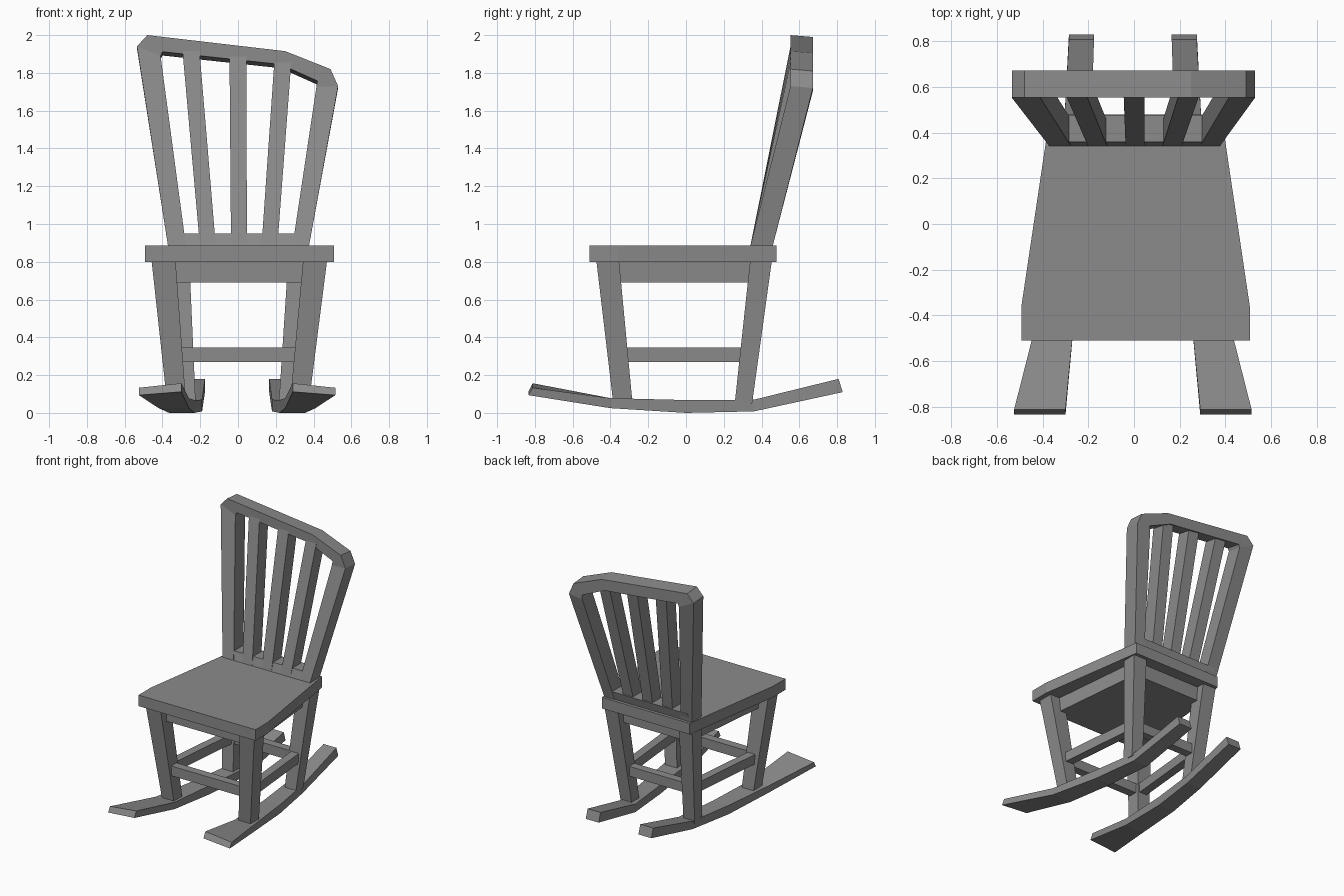
import bpy, bmesh

cube = bpy.data.objects.get("Cube")
if cube:
    bpy.data.objects.remove(cube, do_unlink=True)

grey = bpy.data.materials.new("plain_grey")
grey.use_nodes = True
tone = (0.26, 0.26, 0.26, 1)
grey.diffuse_color = tone
grey.node_tree.nodes["Principled BSDF"].inputs["Base Color"].default_value = tone


def loft(name, rings):
    """Skin a row of equal-sized rings and cap both ends."""
    bm = bmesh.new()
    loops = [[bm.verts.new(p) for p in ring] for ring in rings]
    n = len(loops[0])
    for a, b in zip(loops, loops[1:]):
        for i in range(n):
            j = (i + 1) % n
            bm.faces.new((a[i], a[j], b[j], b[i]))
    bm.faces.new(loops[0])
    bm.faces.new(loops[-1])
    bmesh.ops.recalc_face_normals(bm, faces=bm.faces)
    mesh = bpy.data.meshes.new(name)
    bm.to_mesh(mesh)
    bm.free()
    mesh.materials.append(grey)
    obj = bpy.data.objects.new(name, mesh)
    bpy.context.collection.objects.link(obj)
    return obj


def rect(x0, x1, y0, y1, z):
    return [(x0, y0, z), (x1, y0, z), (x1, y1, z), (x0, y1, z)]


def bar(name, a, b, half, z0, z1):
    """Level bar between two plan points."""
    dx, dy = b[0] - a[0], b[1] - a[1]
    k = half / (dx * dx + dy * dy) ** 0.5
    nx, ny = -dy * k, dx * k
    ring = [(a[0] + nx, a[1] + ny), (b[0] + nx, b[1] + ny),
            (b[0] - nx, b[1] - ny), (a[0] - nx, a[1] - ny)]
    loft(name, [[(x, y, z) for x, y in ring] for z in (z0, z1)])


# Seat board and the block beneath it
half_plan = [(0.5, -0.51), (0.5, -0.36), (0.375, 0.48)]
plan = half_plan + [(-x, y) for x, y in reversed(half_plan)]
loft("seat", [[(x + 0.007, y, z) for x, y in plan] for z in (0.80, 0.885)])
apron = [(0.39, -0.41), (0.31, 0.39), (-0.31, 0.39), (-0.39, -0.41)]
loft("seat_apron", [[(x + 0.005, y, z) for x, y in apron] for z in (0.69, 0.81)])

# Legs and rockers on both sides
rocker_path = [  # inner x, outer x, y, lower z, upper z
    (0.295, 0.52, -0.82, 0.10, 0.145),
    (0.255, 0.415, -0.40, 0.025, 0.078),
    (0.225, 0.36, 0.0, 0.0, 0.068),
    (0.185, 0.305, 0.36, 0.008, 0.07),
    (0.17, 0.28, 0.815, 0.11, 0.18)]
for side, s in (("left", 1), ("right", -1)):
    def leg(name, top, bottom):
        rings = []
        for x0, x1, y0, y1, z, shift in (top, bottom):
            rings.append(rect(s * x0 + shift, s * x1 + shift, y0, y1, z))
        loft(name, rings)
    leg(side + "_front_leg", (0.338, 0.465, -0.475, -0.355, 0.81, 0.007),
        (0.275, 0.375, -0.385, -0.283, 0.05, 0))
    leg(side + "_rear_leg", (0.262, 0.375, 0.34, 0.455, 0.81, 0.004),
        (0.22, 0.315, 0.258, 0.35, 0.05, -0.004))
    rings = []
    for i, (xi, xo, y, z0, z1) in enumerate(rocker_path):
        drop = 0.012 if i == 0 else 0
        tip = -0.015 if i == 0 else (0.015 if i == 4 else 0)
        xi, xo = s * xi - 0.005, s * xo - 0.005
        rings.append([(xi, y + tip, z0 + drop), (xo, y + tip, z0 - drop / 2),
                      (xo, y - tip / 2, z1 - drop), (xi, y - tip / 2, z1 + drop)])
    loft(side + "_rocker", rings)
    bar(side + "_stretcher", (s * 0.345, -0.36), (s * 0.28, 0.33), 0.032, 0.27, 0.345)

# Cross stretchers
bar("front_stretcher", (-0.345, -0.36), (0.345, -0.36), 0.032, 0.27, 0.345)
bar("rear_stretcher", (-0.28, 0.325), (0.28, 0.325), 0.032, 0.27, 0.345)

# Lower rail of the back
loft("back_lower_rail", [rect(-0.35, 0.355, 0.34, 0.455, 0.88),
                         rect(-0.345, 0.35, 0.36, 0.475, 0.95)])

# Crooked top rail: outer and inner outline pairs
front, rear = 0.553, 0.672
rail = [((-0.535, 1.94), (-0.41, 1.89)),
        ((-0.48, 2.0), (-0.40, 1.912)),
        ((0.25, 1.915), (0.225, 1.845)),
        ((0.49, 1.82), (0.42, 1.758)),
        ((0.53, 1.73), (0.415, 1.725))]
rings = []
for (xo, zo), (xi, zi) in rail:
    rings.append([(xo, front, zo), (xi, front, zi),
                  (xi, rear, zi - 0.02), (xo, rear, zo - 0.01)])
loft("back_top_rail", rings)

# Outer posts of the back
for name, base, top in (("right_back_post", (-0.37, -0.275), rail[0]),
                        ("left_back_post", (0.375, 0.288), rail[-1])):
    (xo, zo), (xi, zi) = top
    loft(name, [rect(base[0], base[1], 0.34, 0.458, 0.88),
                [(xo, front, zo), (xi, front, zi),
                 (xi, rear, zi - 0.02), (xo, rear, zo - 0.01)]])

# Fanned slats
slats = [("right_slat", -0.16, -0.25, 1.93),
         ("middle_slat", 0.005, 0.0, 1.90),
         ("left_slat", 0.167, 0.238, 1.87)]
for name, x0, x1, z in slats:
    loft(name, [rect(x0 - 0.042, x0 + 0.042, 0.342, 0.45, 0.89),
                rect(x1 - 0.045, x1 + 0.045, front + 0.003, rear - 0.005, z)])
